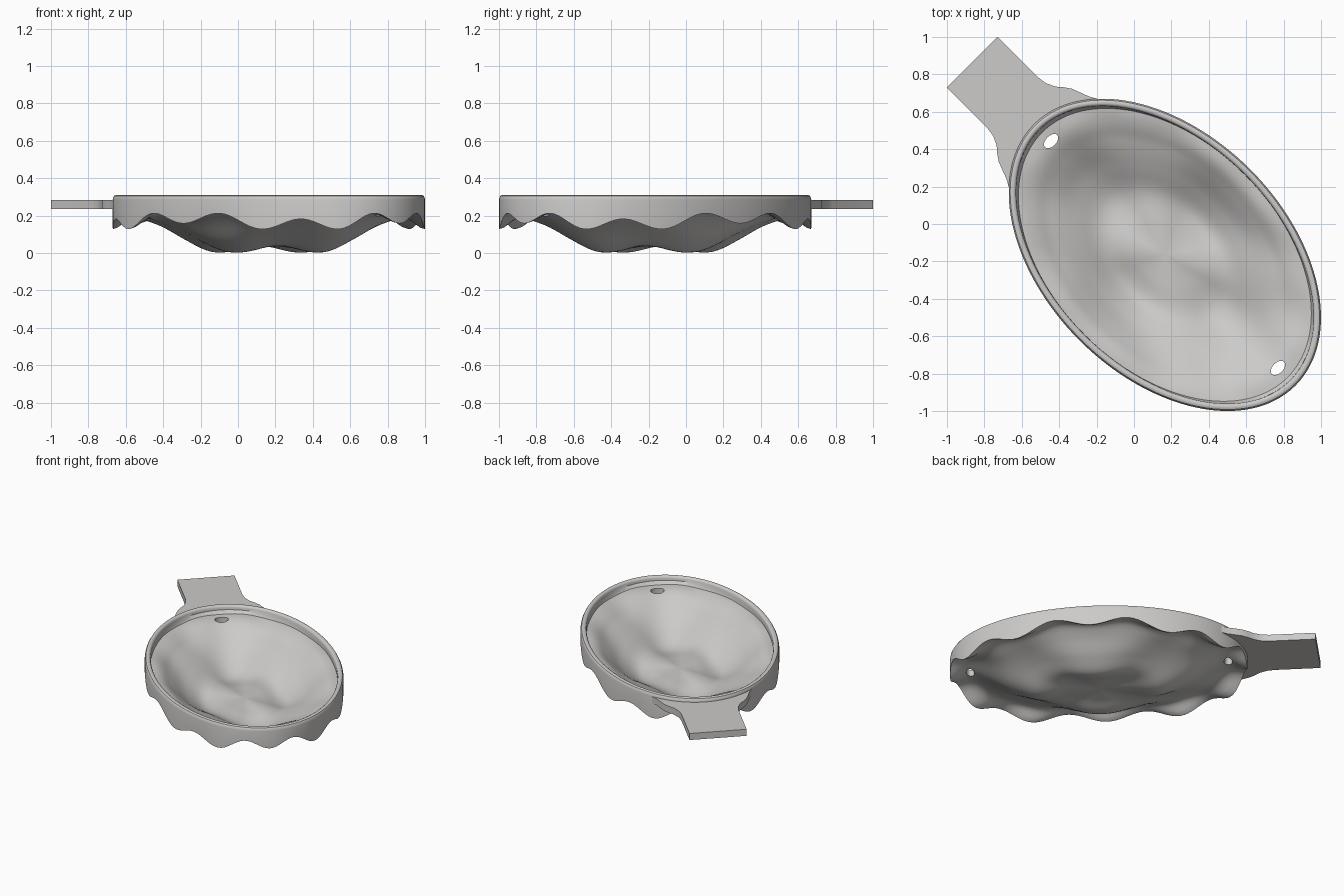
import bpy, bmesh, math
from mathutils import Vector

if "Cube" in bpy.data.objects:
    bpy.data.objects.remove(bpy.data.objects["Cube"])

A, B = 0.988, 0.646          # half axes of the oval
CX, CY = 0.165, -0.165       # oval centre
N = 192                      # segments around the oval
THICK = 0.035                # floor thickness
S = math.sqrt(0.5)

steel = bpy.data.materials.new("light_grey")
steel.diffuse_color = (0.61, 0.595, 0.585, 1)
steel.use_nodes = True
steel.node_tree.nodes["Principled BSDF"].inputs["Base Color"].default_value = steel.diffuse_color


def world(u, v, z):
    """Long axis u, short axis v -> scene coordinates."""
    return Vector((CX + (u + v) * S, CY + (v - u) * S, z))


def ramp(r, pts):
    """Smooth curve through (r, value) points."""
    n = len(pts)

    def slope(i):
        if i in (0, n - 1):
            return 0
        return (pts[i + 1][1] - pts[i - 1][1]) / (pts[i + 1][0] - pts[i - 1][0])
    for i in range(n - 1):
        (r0, z0), (r1, z1) = pts[i], pts[i + 1]
        if r <= r1:
            h = r1 - r0
            t = (r - r0) / h
            return ((2*t**3 - 3*t*t + 1) * z0 + (t**3 - 2*t*t + t) * h * slope(i)
                    + (3*t*t - 2*t**3) * z1 + (t**3 - t*t) * h * slope(i + 1))
    return pts[-1][1]


BOWL = [(0, .04), (.2, .032), (.4, .024), (.57, .085), (.76, .168), (.88, .202), (1, .17)]
LOBES = [(0, 0), (.2, -.007), (.42, -.022), (.6, -.022), (.76, 0), (.88, .012), (1, .02)]
RUFFLE = [(0, 0), (.6, 0), (.78, -.004), (.88, -.01), (1, -.032)]


def floor_z(r, t):
    """Underside: bowl with four inner lobes and twelve edge ruffles."""
    return ramp(r, BOWL) + ramp(r, LOBES) * math.cos(4 * t) + ramp(r, RUFFLE) * math.cos(12 * t)


def floor_top(r, t):
    """Upper floor: follows the underside, then levels out against the wall."""
    k = ramp(r, [(0, 0), (.74, 0), (.84, .3), (.945, .9)])
    return (1 - k) * (floor_z(r, t) + THICK) + k * .262


def finish(name, bm):
    bmesh.ops.recalc_face_normals(bm, faces=bm.faces)
    me = bpy.data.meshes.new(name)
    bm.to_mesh(me)
    bm.free()
    ob = bpy.data.objects.new(name, me)
    bpy.context.collection.objects.link(ob)
    me.materials.append(steel)
    return ob


def smooth(ob):
    bpy.ops.object.select_all(action='DESELECT')
    ob.select_set(True)
    bpy.context.view_layer.objects.active = ob
    bpy.ops.object.shade_smooth_by_angle(angle=math.radians(35))


# Dish: closed shell of rings, from underside centre out, over the rim, to the floor centre
bm = bmesh.new()
angles = [2 * math.pi * i / N for i in range(N)]
rings = []


def ring(fn):
    rings.append([bm.verts.new(world(*fn(t))) for t in angles])


def floor_ring(r, height):
    ring(lambda t: (A * r * math.cos(t), B * r * math.sin(t), height(r, t)))


STEPS = 36
bottom = bm.verts.new(world(0, 0, floor_z(0, 0)))
for i in range(1, STEPS + 1):
    floor_ring(i / STEPS, floor_z)
for d, z in [(0, .285), (.002, .296), (.008, .306), (.017, .31), (.028, .31),
             (.036, .305), (.04, .296), (.041, .28)]:
    ring(lambda t: ((A - d) * math.cos(t), (B - d) * math.sin(t), z))
for i in range(STEPS, 0, -1):
    floor_ring(0.938 * i / STEPS, floor_top)
top = bm.verts.new(world(0, 0, floor_top(0, 0)))
for r0, r1 in zip(rings, rings[1:]):
    for i in range(N):
        j = (i + 1) % N
        bm.faces.new((r0[i], r0[j], r1[j], r1[i]))
for i in range(N):
    j = (i + 1) % N
    bm.faces.new((bottom, rings[0][j], rings[0][i]))
    bm.faces.new((top, rings[-1][i], rings[-1][j]))
dish = finish("dish", bm)

# Drain holes near both ends of the long axis
cutters = []
for u in (-0.86, 0.855):
    bm = bmesh.new()
    loops = [[bm.verts.new(world(u + .028 * math.cos(k * math.pi / 12),
                                 .046 * math.sin(k * math.pi / 12), z))
              for k in range(24)] for z in (-.1, .5)]
    for k in range(24):
        m = (k + 1) % 24
        bm.faces.new((loops[0][k], loops[0][m], loops[1][m], loops[1][k]))
    bm.faces.new(loops[0])
    bm.faces.new(loops[1])
    cut = finish("hole_cutter", bm)
    cut.hide_render = True
    mod = dish.modifiers.new("hole", 'BOOLEAN')
    mod.object, mod.operation, mod.solver = cut, 'DIFFERENCE', 'EXACT'
    cutters.append(cut)
bpy.context.view_layer.update()
dg = bpy.context.evaluated_depsgraph_get()
dish.data = bpy.data.meshes.new_from_object(dish.evaluated_get(dg))
dish.modifiers.clear()
for cut in cutters:
    bpy.data.objects.remove(cut)
smooth(dish)

# Handle: flat plate flaring into the wall, mirrored about the long axis
side = [(-1.457, .192), (-1.15, .192), (-1.10, .199), (-1.05, .222), (-1.015, .252),
        (-.98, .276), (-.926, .297), (-.885, .312), (-.845, .335)]
arc = []
for k in range(13):
    t = math.radians(180 - 32 + 64 * k / 12)
    arc.append((.97 * A * math.cos(t), .97 * B * math.sin(t)))
outline = side + arc + [(u, -v) for u, v in reversed(side)]
bm = bmesh.new()
face = bm.faces.new([bm.verts.new(world(u, v, .235)) for u, v in outline])
ext = bmesh.ops.extrude_face_region(bm, geom=[face])
for v in ext["geom"]:
    if isinstance(v, bmesh.types.BMVert):
        v.co.z = .283
smooth(finish("handle", bm))
